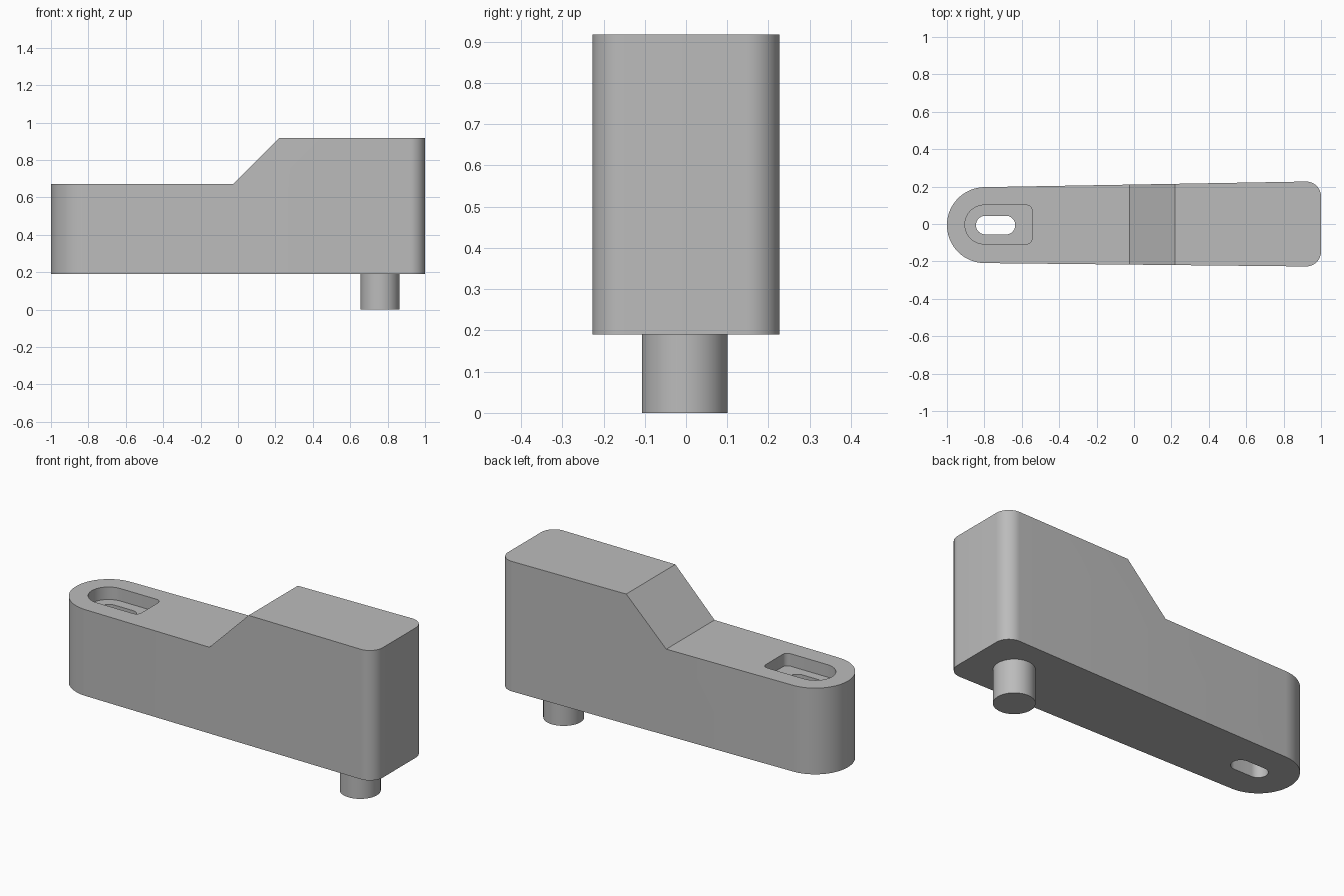
import bpy, bmesh
from math import sin, cos, radians, hypot, asin, degrees

cube = bpy.data.objects.get("Cube")
if cube:
    bpy.data.objects.remove(cube)

grey = bpy.data.materials.new("plain grey")
grey.use_nodes = True
COLOUR = (0.5, 0.5, 0.5, 1)
grey.diffuse_color = COLOUR
grey.node_tree.nodes["Principled BSDF"].inputs["Base Color"].default_value = COLOUR

BOTTOM, LOW_TOP, HIGH_TOP = 0.19, 0.673, 0.918


def arc(x, y, r, start, end, steps):
    """Points along an arc, angles in degrees."""
    angles = [radians(start + (end - start) * i / steps) for i in range(steps + 1)]
    return [(x + r * cos(a), y + r * sin(a)) for a in angles]


def prism(name, outline, place, offset):
    """Solid made by sweeping a placed outline along an offset."""
    bm = bmesh.new()
    face = bm.faces.new([bm.verts.new(place(u, v)) for u, v in outline])
    swept = bmesh.ops.extrude_face_region(bm, geom=[face])["geom"]
    bmesh.ops.translate(bm, vec=offset, verts=[g for g in swept if isinstance(g, bmesh.types.BMVert)])
    bmesh.ops.recalc_face_normals(bm, faces=bm.faces)
    mesh = bpy.data.meshes.new(name)
    bm.to_mesh(mesh)
    bm.free()
    mesh.materials.append(grey)
    obj = bpy.data.objects.new(name, mesh)
    bpy.context.collection.objects.link(obj)
    return obj


def upright(name, outline, z0, z1):
    return prism(name, outline, lambda u, v: (u, v, z0), (0, 0, z1 - z0))


def select(obj):
    bpy.ops.object.select_all(action="DESELECT")
    obj.select_set(True)
    bpy.context.view_layer.objects.active = obj


def carve(obj, cutter):
    cutter.hide_render = True
    mod = obj.modifiers.new("carve", "BOOLEAN")
    mod.operation = "DIFFERENCE"
    mod.solver = "EXACT"
    mod.object = cutter
    select(obj)
    bpy.ops.object.modifier_apply(modifier=mod.name)
    bpy.data.objects.remove(cutter)


# Tapered arm: round at the left end, small rounded corners at the right end
END_X, END_Y, END_R = -0.797, -0.006, 0.203
CORNER_X, CORNER_Y, CORNER_R = 0.92, 0.147, 0.08
lean = degrees(asin((CORNER_Y + CORNER_R - END_R) / hypot(CORNER_X - END_X, CORNER_Y)))
outline = (arc(END_X, END_Y, END_R, 90 + lean, 270 - lean, 40)
           + arc(CORNER_X, -CORNER_Y, CORNER_R, -90 - lean, 0, 14)
           + arc(CORNER_X, CORNER_Y, CORNER_R, 0, 90 + lean, 14))
arm = upright("arm_body", outline, BOTTOM, HIGH_TOP)

# Lowered left half with a sloping step
step = [(-1.2, LOW_TOP), (-0.025, LOW_TOP), (0.22, HIGH_TOP), (0.32, HIGH_TOP + 0.1), (-1.2, HIGH_TOP + 0.1)]
carve(arm, prism("step_cutter", step, lambda u, v: (u, -0.5, v), (0, 1, 0)))

# Shallow recess, round on the left and square on the right
recess = (arc(-0.8, -0.003, 0.104, 90, 270, 32)
          + arc(-0.575, -0.077, 0.03, -90, 0, 8)
          + arc(-0.575, 0.071, 0.03, 0, 90, 8))
carve(arm, upright("recess_cutter", recess, LOW_TOP - 0.07, LOW_TOP + 0.1))

# Slot through the recess floor
slot = arc(-0.795, -0.006, 0.05, 90, 270, 20) + arc(-0.685, -0.006, 0.05, -90, 90, 20)
carve(arm, upright("slot_cutter", slot, 0, 1))

# Round pin under the tall end
pin = upright("pin", arc(0.76, -0.003, 0.104, 0, 354.375, 63), 0, BOTTOM + 0.01)

for part in (arm, pin):
    select(part)
    bpy.ops.object.shade_smooth_by_angle(angle=radians(30))
